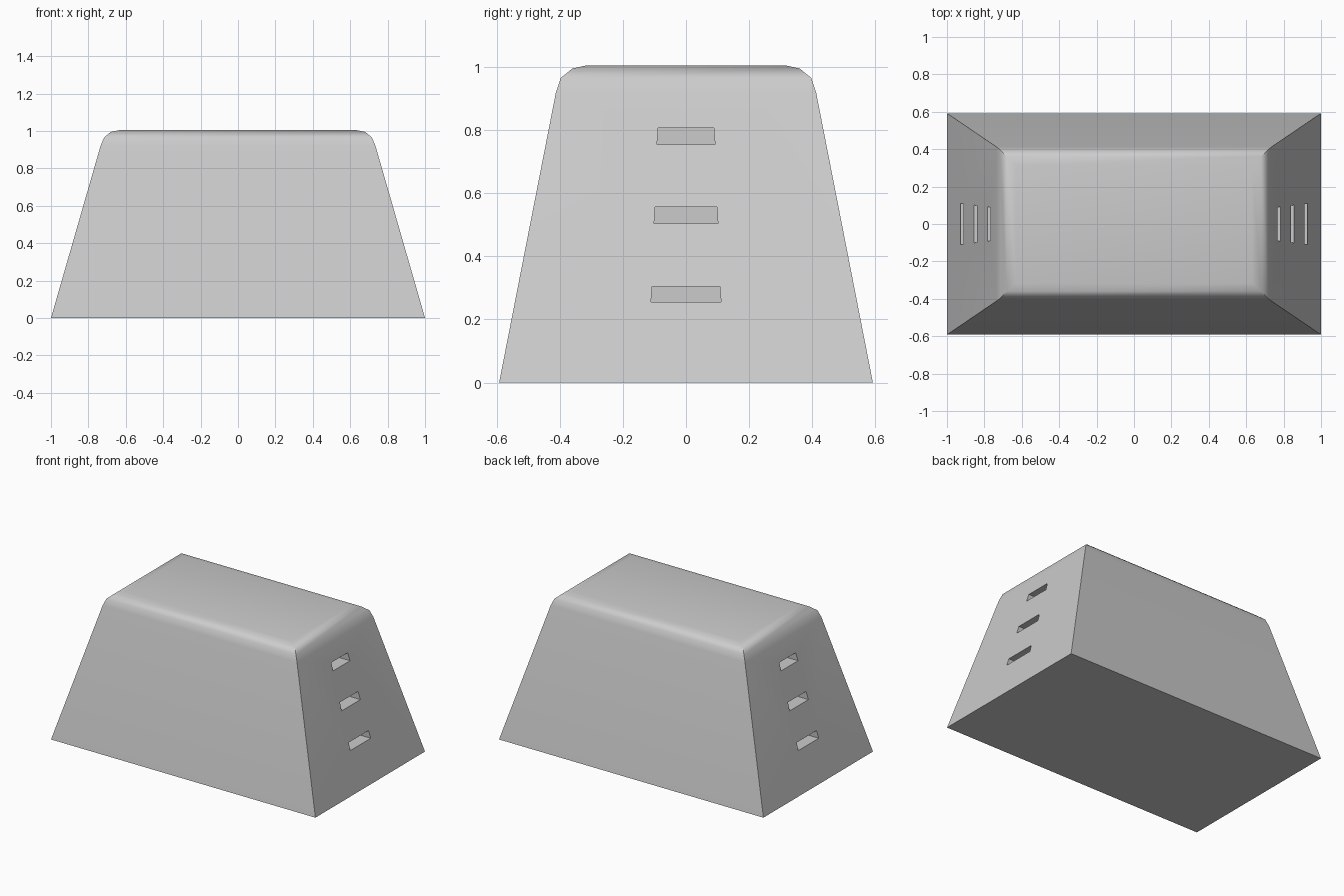
import bpy, bmesh

if "Cube" in bpy.data.objects:
    bpy.data.objects.remove(bpy.data.objects["Cube"])


def loft(name, rings):
    """Stack rectangular rings (x0, x1, half_y, z) into a closed solid."""
    bm = bmesh.new()
    loops = [[bm.verts.new(p) for p in ((x0, -y, z), (x1, -y, z), (x1, y, z), (x0, y, z))]
             for x0, x1, y, z in rings]
    for a, b in zip(loops, loops[1:]):
        for i in range(4):
            j = (i + 1) % 4
            bm.faces.new((a[i], a[j], b[j], b[i]))
    bm.faces.new(loops[0][::-1])
    bm.faces.new(loops[-1])
    mesh = bpy.data.meshes.new(name)
    bm.to_mesh(mesh)
    bm.free()
    obj = bpy.data.objects.new(name, mesh)
    bpy.context.collection.objects.link(obj)
    return obj


# Tapered vaulting box with a rounded, padded top
profile = [(1.0, 0.592, 0), (0.735, 0.412, 0.92), (0.716, 0.397, 0.965),
           (0.68, 0.36, 0.995), (0.63, 0.315, 1.005)]
box = loft("vaulting_box", [(-x, x, y, z) for x, y, z in profile])
bpy.context.view_layer.objects.active = box
box.select_set(True)

# Three hand-hold slots recessed into each sloping end
depth = 0.09
for z0, z1, y0, y1 in ((0.255, 0.305, 0.111, 0.107),
                       (0.504, 0.557, 0.101, 0.098),
                       (0.754, 0.806, 0.092, 0.088)):
    wall = 1 - 0.288 * (z0 + z1) / 2
    for side in (-1, 1):
        x0, x1 = sorted((side * (wall - depth), side * (wall + 0.1)))
        cutter = loft("slot_cutter", [(x0, x1, y0, z0), (x0, x1, y1, z1)])
        cutter.hide_render = True
        mod = box.modifiers.new("slot", 'BOOLEAN')
        mod.operation = 'DIFFERENCE'
        mod.solver = 'EXACT'
        mod.object = cutter
        bpy.ops.object.modifier_apply(modifier=mod.name)
        bpy.data.objects.remove(cutter)

bpy.ops.object.shade_smooth_by_angle(angle=0.7)
